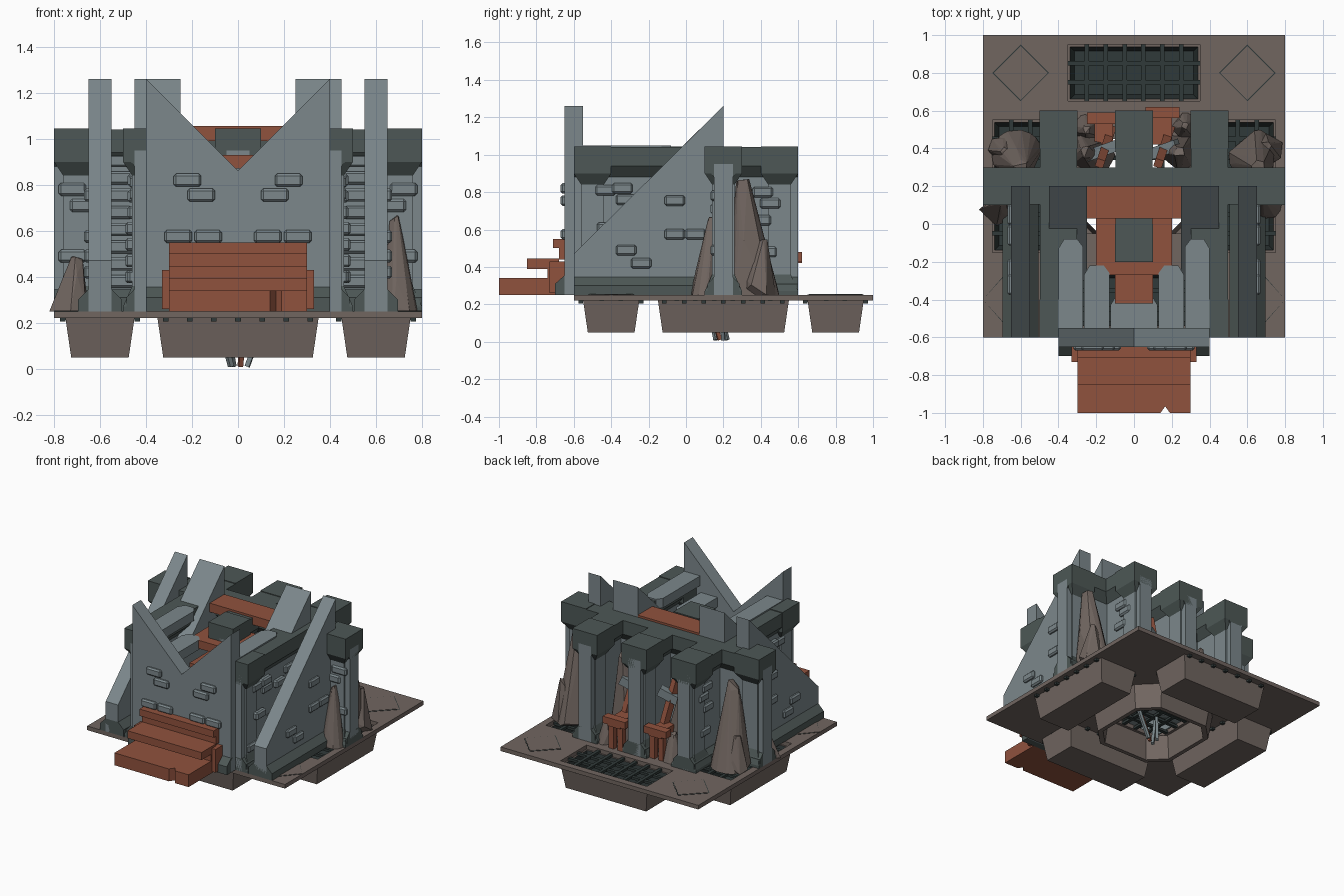
import bpy, bmesh, math, random
from mathutils import Vector, Matrix

random.seed(4)
cube = bpy.data.objects.get("Cube")
if cube:
    bpy.data.objects.remove(cube)


def material(name, rgb):
    m = bpy.data.materials.new(name)
    m.use_nodes = True
    m.diffuse_color = (*rgb, 1)
    m.node_tree.nodes["Principled BSDF"].inputs["Base Color"].default_value = (*rgb, 1)
    return m


STONE = material("grey stone", (.20, .245, .26))
TRIM = material("dark green stone", (.075, .097, .093))
EARTH = material("brown rock", (.165, .133, .118))
WOOD = material("red wood", (.28, .085, .048))
IRON = material("dark iron", (.03, .042, .041))


def finish(name, bm, *mats):
    bmesh.ops.recalc_face_normals(bm, faces=bm.faces)
    me = bpy.data.meshes.new(name)
    bm.to_mesh(me)
    bm.free()
    for m in mats:
        me.materials.append(m)
    ob = bpy.data.objects.new(name, me)
    bpy.context.collection.objects.link(ob)
    return ob


def prism(name, pts, axis, lo, hi, mat):
    """Extrude a 2D outline along one axis."""
    place = {"x": lambda a, b, t: (t, a, b), "y": lambda a, b, t: (a, t, b),
             "z": lambda a, b, t: (a, b, t)}[axis]
    bm = bmesh.new()
    rings = [[bm.verts.new(place(a, b, t)) for a, b in pts] for t in (lo, hi)]
    bm.faces.new(rings[0])
    bm.faces.new(rings[1])
    for i in range(len(pts)):
        j = (i + 1) % len(pts)
        bm.faces.new((rings[0][i], rings[0][j], rings[1][j], rings[1][i]))
    return finish(name, bm, mat)


def box(name, x, y, z, mat, bevel=0):
    ob = prism(name, [(x[0], y[0]), (x[1], y[0]), (x[1], y[1]), (x[0], y[1])], "z", z[0], z[1], mat)
    if bevel:
        mod = ob.modifiers.new("bevel", "BEVEL")
        mod.width = bevel
        mod.segments = 1
    return ob


def beam(name, a, b, w, mat):
    """Square bar between two points."""
    a, b = Vector(a), Vector(b)
    bm = bmesh.new()
    rot = (b - a).to_track_quat("Z", "Y").to_matrix().to_4x4()
    mat4 = Matrix.Translation((a + b) / 2) @ rot @ Matrix.Diagonal((w, w, (b - a).length, 1))
    bmesh.ops.create_cube(bm, size=1, matrix=mat4)
    return finish(name, bm, mat)


def rock(name, x, y, r, height, lean=(0, 0)):
    """Faceted boulder that narrows towards the top."""
    bm = bmesh.new()
    for i in range(26):
        t = random.choice((0, random.random(), 1))
        a = random.uniform(0, math.tau)
        k = r * (1 - .72 * t)
        bm.verts.new((x + lean[0] * t + k * math.cos(a), y + lean[1] * t + k * math.sin(a),
                      .25 + height * t * random.uniform(.85, 1)))
    res = bmesh.ops.convex_hull(bm, input=bm.verts)
    bmesh.ops.delete(bm, geom=[v for v in res["geom_interior"] if isinstance(v, bmesh.types.BMVert)], context="VERTS")
    return finish(name, bm, EARTH)


def wall(name, axis, c, lo, hi):
    """Stone wall with flared footing and overhanging cap."""
    def sym(half):
        return [(c + w, z) for w, z in half] + [(c - w, z) for w, z in reversed(half)]
    prism(name, sym([(.05, .25), (.05, .95)]), axis, lo, hi, STONE)
    prism(name + "_footing", sym([(.085, .25), (.085, .31), (.052, .345)]), axis, lo, hi, TRIM)
    prism(name + "_cap", sym([(.05, .88), (.098, .94), (.098, 1.04)]), axis, lo, hi, TRIM)


def capital(name, x, y):
    """Pier end: shaft, flared base and heavier head."""
    bm = bmesh.new()
    for z0, z1, r0, r1 in ((.25, .27, .1, .1), (.27, .36, .1, .06), (.84, .9, .06, .1), (.9, 1.045, .1, .1)):
        m = Matrix.Translation((x, y, (z0 + z1) / 2)) @ Matrix.Rotation(math.pi / 4, 4, "Z")
        bmesh.ops.create_cone(bm, cap_ends=True, segments=4, radius1=r0 * 2 ** .5, radius2=r1 * 2 ** .5,
                              depth=z1 - z0, matrix=m)
    finish(name, bm, TRIM)
    box(name + "_shaft", (x - .06, x + .06), (y - .06, y + .06), (.3, .88), STONE)


# Floor plate with openings
plate = box("floor_plate", (-.8, .8), (-.6, 1), (.22, .25), EARTH)
openings = [(0, .8, .35, .15), (0, -.4, .35, .15), (.6, .2, .15, .35), (-.6, .2, .15, .35), (0, .2, .25, .25)]
for cx, cy, hx, hy in openings:
    cutter = box("opening_cutter", (cx - hx, cx + hx), (cy - hy, cy + hy), (.1, .4), IRON)
    cutter.hide_render = True
    cutter.hide_viewport = True
    mod = plate.modifiers.new("opening", "BOOLEAN")
    mod.object = cutter
    mod.solver = "EXACT"
    # iron grating
    for i in range(1, round(hx * 20)):
        x = cx - hx + i * .1
        if x < cx + hx - .02:
            box("grate_bar", (x - .012, x + .012), (cy - hy, cy + hy), (.222, .24), IRON)
    for i in range(1, round(hy * 20)):
        y = cy - hy + i * .1
        if y < cy + hy - .02:
            box("grate_bar", (cx - hx, cx + hx), (y - .012, y + .012), (.218, .236), IRON)

# Tapered bins hanging beneath
for cx, cy, hx, hy in openings[:4]:
    bm = bmesh.new()
    rings = [[bm.verts.new((cx + sx * (hx - t), cy + sy * (hy - t), z)) for sx, sy in ((-1, -1), (1, -1), (1, 1), (-1, 1))]
             for t, z in ((.025, .05), (0, .22), (.012, .22), (.035, .08))]
    for a, b in zip(rings, rings[1:]):
        for i in range(4):
            f = bm.faces.new((a[i], a[(i + 1) % 4], b[(i + 1) % 4], b[i]))
            f.material_index = int(a is rings[2])
    bm.faces.new(rings[0])
    bm.faces.new(rings[3]).material_index = 1
    finish("bin", bm, EARTH, IRON)
    for i in range(7):
        t = -.9 + i * .3
        for s in (-1, 1):
            px, py = (cx + t * hx, cy + s * (hy + .012)) if hx > hy else (cx + s * (hx + .012), cy + t * hy)
            box("rivet", (px - .012, px + .012), (py - .012, py + .012), (.205, .222), IRON)

# Open octagonal shaft in the middle
bm = bmesh.new()
rings = []
for h, z in ((.345, .22), (.32, .05), (.29, .05), (.27, .22)):
    k = h * .62
    rings.append([bm.verts.new((x, .2 + y, z)) for x, y in
                  ((h, -k), (h, k), (k, h), (-k, h), (-h, k), (-h, -k), (-k, -h), (k, -h))])
for a, b in zip(rings, rings[1:]):
    for i in range(8):
        bm.faces.new((a[i], a[(i + 1) % 8], b[(i + 1) % 8], b[i]))
finish("octagon_shaft", bm, EARTH)
for x, y, m in ((-.03, .16, STONE), (.01, .18, WOOD), (.04, .2, STONE), (-.02, .22, STONE)):
    beam("hanging_debris", (x, y, .01), (x * 3, y + random.uniform(-.08, .08), .23), .02, m)

# Diamond slabs on the floor
for sx in (-1, 1):
    for cx, cy in ((.6, .8), (.67, -.4)):
        for r, top, m in ((.15, .252, IRON), (.143, .254, EARTH)):
            rx = min(r, .8 - cx)
            prism("diamond_slab", [(sx * cx - rx, cy), (sx * cx, cy - r), (sx * cx + rx, cy), (sx * cx, cy + r)],
                  "z", .249, top, m)

# Walls and piers
wall("cross_wall", "x", .2, -.8, .8)
wall("centre_wall", "y", 0, -.2, .6)
capital("centre_pier", 0, .5)
capital("centre_front_pier", 0, -.1)
for s, side in ((1, "left"), (-1, "right")):
    wall(side + "_wall", "y", s * .4, -.6, .6)
    capital(side + "_back_pier", s * .4, .5)
    capital(side + "_arm_pier", s * .7, .2)
    capital(side + "_front_pier", s * .4, -.5)
    # sloping fins
    x0, x1 = sorted((s * .55, s * .65))
    prism(side + "_fin", [(-.6, .25), (-.6, .47), (.2, 1.26), (.2, .25)], "x", x0, x1, STONE)
    prism(side + "_fin_footing", [(s * .505, .25), (s * .505, .3), (s * .55, .345), (s * .65, .345), (s * .695, .3),
                                  (s * .695, .25)], "y", -.6, .15, TRIM)
    x0, x1 = sorted((s * .25, s * .45))
    prism(side + "_inner_fin", [(-.3, .6), (-.3, .77), (.2, 1.26), (.2, .6)], "x", x0, x1, STONE)
    # broken roof slabs behind the front
    for a, b, end, z in ((.27, .4, -.08, 1.05), (.13, .265, -.22, .93), (0, .125, -.38, .8)):
        prism(side + "_roof_slab", [(s * a, -.56), (s * b, -.56), (s * b, end - .05), (s * (b - .03), end),
                                    (s * (a + .03), end), (s * a, end - .04)], "z", z - .07, z, STONE)

# Notched front
prism("front_panel", [(-.4, .25), (.4, .25), (.4, 1.26), (0, .86), (-.4, 1.26)], "y", -.65, -.55, STONE)
prism("front_footing", [(-.7, .25), (-.7, .31), (-.65, .355), (-.6, .355), (-.6, .25)], "x", -.4, .4, TRIM)

# Raised bricks
def brick(x, y, z, facing):
    d = (.06, .02) if facing == "y" else (.02, .055)
    box("brick", (x - d[0], x + d[0]), (y - d[1], y + d[1]), (z - .028, z + .028), STONE, .01)


for s in (-1, 1):
    for x, z in ((.22, .82), (.16, .755), (.13, .575), (.26, .575)):
        brick(s * x, -.65, z, "y")
    for x, z in ((.72, .78), (.67, .71), (.72, .49)):
        brick(s * x, .15, z, "y")
    for y, z in ((-.43, .81), (-.06, .81), (-.32, .76), (.41, .8), (.45, .74), (.4, .65), (.43, .48), (.05, .94)):
        brick(s * .45, y, z, "x")
    for y, z in ((-.06, .755), (-.06, .575), (.05, .575), (-.32, .49), (-.24, .42)):
        brick(s * .65, y, z, "x")
    for i in range(8):
        brick(s * .5, .14 - .01 * (i % 2), .38 + i * .075, "y")
        brick(s * (.46 + .01 * (i % 2)), -.5 + i * .08, .4 + (i * 3 % 7) * .07, "x")
        brick(s * .2, .25, .4 + i * .06, "y")

# Front staircase with a split lower tread
prism("lower_step", [(-.3, -1), (.14, -1), (.165, -.965), (.19, -1), (.3, -1), (.3, -.7), (-.3, -.7)], "z", .25, .34, WOOD)
box("middle_step", (-.3, .3), (-.85, -.68), (.39, .445), WOOD)
box("middle_riser", (-.3, .3), (-.74, -.68), (.34, .39), WOOD)
box("upper_riser", (-.3, .3), (-.68, -.65), (.44, .5), WOOD)
box("upper_step", (-.3, .3), (-.71, -.65), (.5, .55), WOOD)
for s in (-1, 1):
    x0, x1 = sorted((s * .29, s * .33))
    box("stair_post", (x0, x1), (-.73, -.65), (.26, .43), WOOD)

# Inner planks stepping down to the front
box("top_plank", (-.25, .25), (.03, .2), (.99, 1.055), WOOD)
box("middle_plank", (-.2, .2), (-.27, .03), (.87, .93), WOOD)
box("low_plank", (-.1, .1), (-.42, -.2), (.78, .83), WOOD)

# Broken timber frames in the back bays
for x, back in ((.15, .62), (-.16, .59)):
    box("frame_plank", (x - .05, x + .05), (.42, back), (.42, .47), WOOD)
    box("frame_crossbar", (x - .09, x + .09), (back - .06, back), (.43, .48), WOOD)
    for dx in (-.035, .035):
        box("frame_post", (x + dx - .02, x + dx + .02), (back - .06, back - .02), (.25, .44), WOOD)
    beam("leaning_timber", (x + .04, .5, .3), (x - .02, .32, .85), .045, WOOD)
    beam("leaning_stone", (x - .09, .36, .6), (x + .08, .42, .68), .06, STONE)

# Fallen rock
for x, y, r, h, lean in ((-.62, .36, .14, .6, (.02, -.06)), (.64, .36, .14, .62, (.02, -.06)),
                         (.7, .38, .1, .3, (0, .03)), (-.68, .38, .1, .25, (0, 0)),
                         (-.73, .08, .09, .24, (.03, .04)), (.7, .1, .08, .42, (-.02, .04)),
                         (.22, .38, .11, .6, (.02, 0)), (-.22, .38, .12, .5, (-.03, 0)),
                         (-.25, .5, .08, .2, (0, 0)), (.27, .52, .07, .18, (0, 0))):
    rock("fallen_rock", x, y, r, h, lean)
